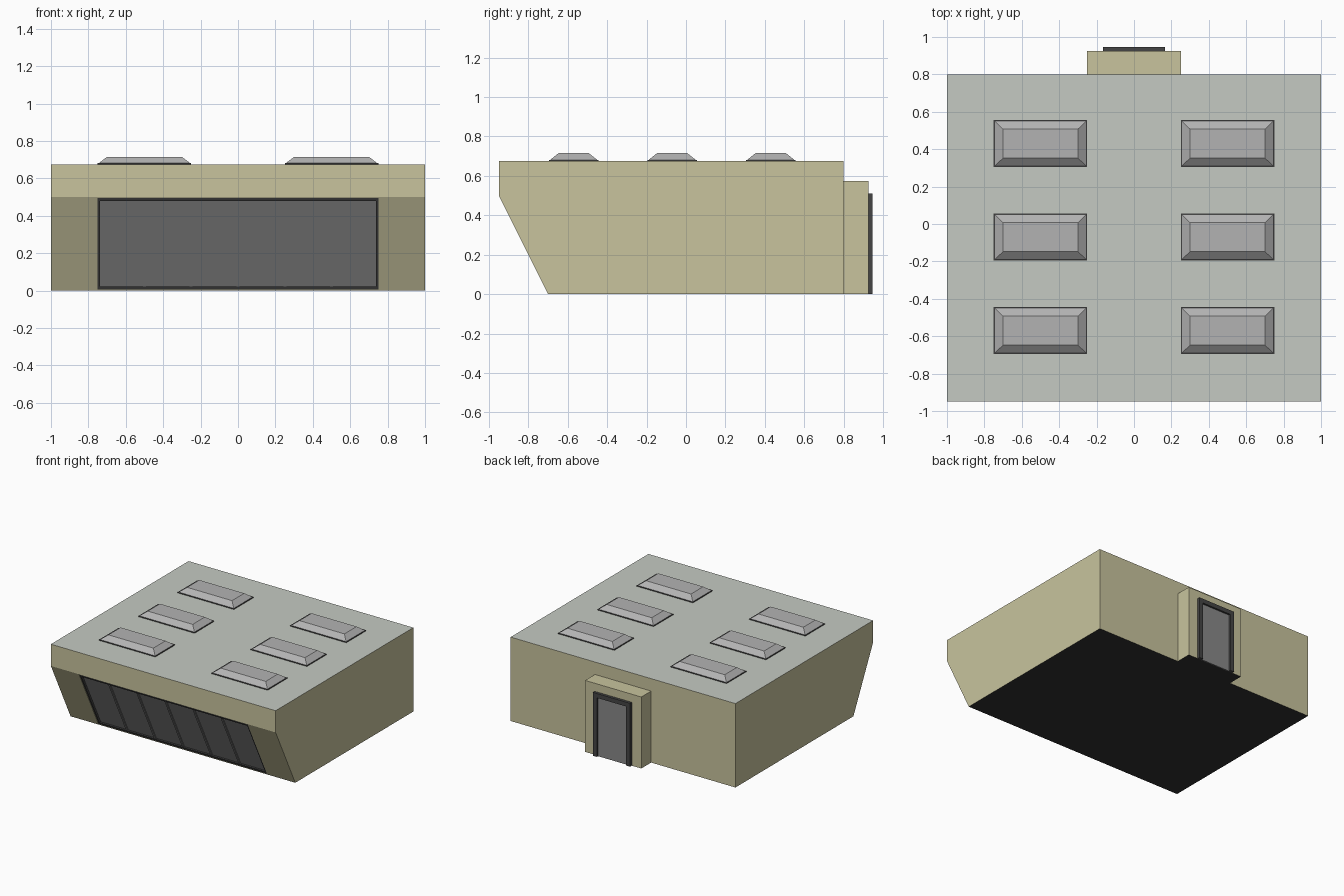
import bpy, bmesh

if "Cube" in bpy.data.objects:
    bpy.data.objects.remove(bpy.data.objects["Cube"])


def material(name, rgb):
    m = bpy.data.materials.new(name)
    m.diffuse_color = (*rgb, 1)
    m.use_nodes = True
    m.node_tree.nodes["Principled BSDF"].inputs["Base Color"].default_value = m.diffuse_color
    return m


TAN = material("tan_wall", (0.58, 0.55, 0.34))
ROOF = material("roof_grey", (0.56, 0.59, 0.54))
DARK = material("dark_frame", (0.06, 0.06, 0.06))
GLASS = material("window_glass", (0.25, 0.25, 0.25))
LIGHT = material("skylight_glass", (0.45, 0.45, 0.45))
FLOOR = material("floor_dark", (0.03, 0.03, 0.03))


def finish(name, bm, mats):
    bmesh.ops.recalc_face_normals(bm, faces=bm.faces)
    me = bpy.data.meshes.new(name)
    bm.to_mesh(me)
    bm.free()
    for m in mats:
        me.materials.append(m)
    ob = bpy.data.objects.new(name, me)
    bpy.context.collection.objects.link(ob)
    return ob


def prism(name, profile, x0, x1, mats):
    """Extrude a (y, z) profile from x0 to x1."""
    bm = bmesh.new()
    f = bm.faces.new([bm.verts.new((x0, y, z)) for y, z in profile])
    ext = bmesh.ops.extrude_face_region(bm, geom=[f])
    verts = [v for v in ext["geom"] if isinstance(v, bmesh.types.BMVert)]
    bmesh.ops.translate(bm, verts=verts, vec=(x1 - x0, 0, 0))
    return finish(name, bm, mats)


def box(name, x0, x1, y0, y1, z0, z1, mats):
    return prism(name, [(y0, z0), (y1, z0), (y1, z1), (y0, z1)], x0, x1, mats)


def paint(ob, up, down):
    for p in ob.data.polygons:
        if p.normal.z > 0.9:
            p.material_index = up
        elif p.normal.z < -0.9:
            p.material_index = down


def slanted(name, x0, x1, z0, z1, d0, d1, mats):
    """Slab parallel to the leaning front wall, d measured inwards along y."""
    def y(z, d):
        return -0.70 - 0.5 * z + d
    pts = [(y(z0, d0), z0), (y(z0, d1), z0), (y(z1, d1), z1), (y(z1, d0), z1)]
    return prism(name, pts, x0, x1, mats)


# main hall with leaning front wall
hall = prism("hall", [(-0.70, 0), (0.80, 0), (0.80, 0.675), (-0.95, 0.675), (-0.95, 0.50)],
             -1, 1, [TAN, ROOF, FLOOR])
paint(hall, 1, 2)

# window opening
cutter = slanted("window_cutter", -0.75, 0.75, 0.006, 0.496, -0.1, 0.035, [TAN])
cutter.hide_render = True
cutter.display_type = 'WIRE'
cut = hall.modifiers.new("window_opening", 'BOOLEAN')
cut.object = cutter
cut.operation = 'DIFFERENCE'
cut.solver = 'EXACT'

# front window: glass, frame, mullions
slanted("window_glass", -0.745, 0.745, 0.01, 0.49, 0.02, 0.034, [GLASS])
slanted("window_frame_top", -0.75, 0.75, 0.478, 0.496, 0.003, 0.035, [DARK])
slanted("window_frame_bottom", -0.75, 0.75, 0.006, 0.022, 0.003, 0.035, [DARK])
for s, side in ((-1, "left"), (1, "right")):
    slanted("window_frame_" + side, *sorted((s * 0.738, s * 0.75)), 0.022, 0.478, 0.003, 0.035, [DARK])
for i in range(5):
    x = (i - 2) * 0.25
    slanted(f"mullion_{i + 1}", x - 0.008, x + 0.008, 0.022, 0.478, 0.012, 0.03, [GLASS])

# rear entrance
porch = box("entrance_porch", -0.25, 0.25, 0.80, 0.925, 0, 0.575, [TAN, FLOOR])
paint(porch, 0, 1)
for s, side in ((-1, "left"), (1, "right")):
    box("door_jamb_" + side, *sorted((s * 0.13, s * 0.165)), 0.925, 0.947, 0, 0.51, [DARK])
box("door_lintel", -0.13, 0.13, 0.925, 0.947, 0.475, 0.51, [DARK])
box("door_panel", -0.13, 0.13, 0.925, 0.932, 0, 0.475, [GLASS])


# skylights: low curb with a tapered glass top
def skylight(name, cx, cy):
    box(name + "_curb", cx - 0.25, cx + 0.25, cy - 0.125, cy + 0.125, 0.675, 0.681, [DARK])
    bm = bmesh.new()
    bmesh.ops.create_cube(bm, size=1)
    for v in bm.verts:
        top = v.co.z > 0
        w, d = (0.40, 0.155) if top else (0.49, 0.24)
        v.co = (cx + v.co.x * w, cy + v.co.y * d, 0.715 if top else 0.681)
    finish(name + "_glass", bm, [LIGHT])


for r, cy in enumerate((-0.57, -0.07, 0.43)):
    for c, cx in enumerate((-0.5, 0.5)):
        skylight(f"skylight_{r * 2 + c + 1}", cx, cy)
